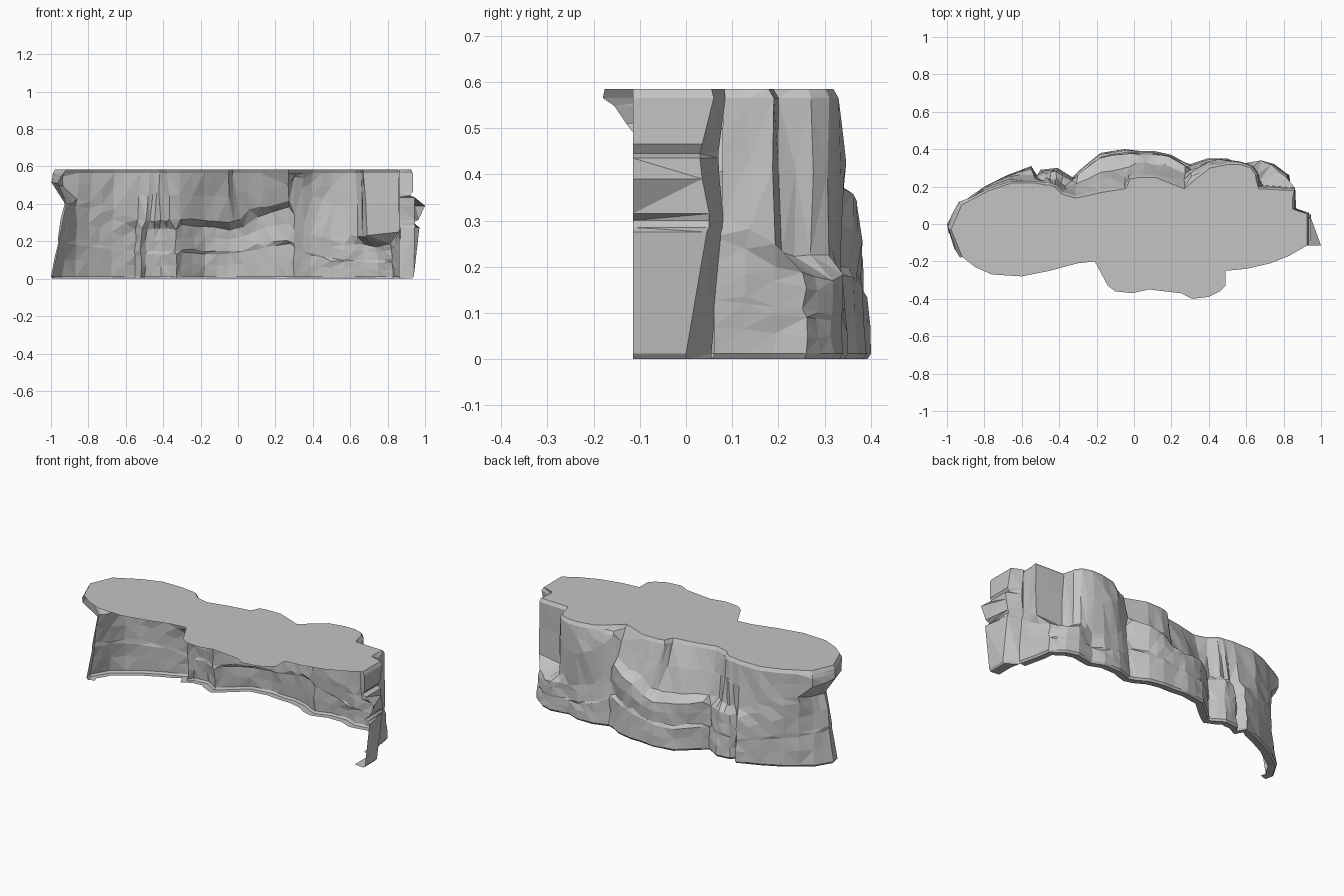
import bpy, bmesh, random
from mathutils import Vector

random.seed(4)
if "Cube" in bpy.data.objects:
    bpy.data.objects.remove(bpy.data.objects["Cube"], do_unlink=True)

TOP = 0.585

stone = bpy.data.materials.new("grey stone")
stone.use_nodes = True
grey = (0.55, 0.55, 0.55, 1)
stone.diffuse_color = grey
stone.node_tree.nodes["Principled BSDF"].inputs["Base Color"].default_value = grey


def finish(name, bm):
    """Store a bmesh as a flat shaded stone object."""
    mesh = bpy.data.meshes.new(name)
    bm.to_mesh(mesh)
    bm.free()
    mesh.materials.append(stone)
    obj = bpy.data.objects.new(name, mesh)
    bpy.context.collection.objects.link(obj)


def sheet(name, columns):
    """Skin neighbouring columns of points, with the outside facing outwards."""
    bm = bmesh.new()
    grid = [[bm.verts.new(p) for p in col] for col in columns]
    for left, right in zip(grid, grid[1:]):
        for r in range(len(left) - 1):
            bm.faces.new((left[r], left[r + 1], right[r + 1], right[r]))
    bmesh.ops.triangulate(bm, faces=bm.faces[:], quad_method="SHORT_EDGE")
    finish(name, bm)


class Row:
    """One vertical slice of the cliff: foot, rim, ledge height and its rules."""

    def __init__(self, foot, rim, ledge, rules):
        self.foot, self.rim, self.ledge, self.rules = foot, rim, ledge, rules

    def midway(self, other):
        return Row(self.foot.lerp(other.foot, 0.5), self.rim.lerp(other.rim, 0.5),
                   (self.ledge + other.ledge) / 2, other.rules)


rows, starts = [], []


def section(name, slices, gap, low, high, tuck=0, swell=0, groove=0):
    """Add slices given in hundredths: foot x y, rim x y, ledge height.

    low and high say how far the wall has moved from foot to rim just below
    and just above the ledge; tuck cuts a hollow under it, swell pushes the
    part above it out, and groove cuts a seam halfway down.
    """
    rules = dict(gap=gap, low=low, high=high, tuck=tuck, swell=swell, groove=groove)
    for i, (fx, fy, rx, ry, ledge) in enumerate(slices):
        row = Row(Vector((fx, fy)) / 100, Vector((rx, ry)) / 100, ledge / 100, rules)
        if rows and (row.foot - rows[-1].foot).length > 0.09:
            rows.append(rows[-1].midway(row))
        if i == 0:
            starts.append((name, len(rows)))
        rows.append(row)


# Rounded left end with an overhanging brow
section("left_end_wall", [
    (-99, -5, -93, -18, 42),
    (-100, 0, -99, -3, 42),
    (-94, 10, -93, 11, 41),
], gap=0.09, low=0.1, high=0.6, tuck=0.07, swell=0.008)

# Left part of the back, split by a narrow crack
section("left_back_wall", [
    (-80, 20, -78, 19, 39),
    (-68, 26, -66, 23, 34),
    (-55, 31, -52, 23, 28),
    (-52, 26, -47, 22, 28),
    (-50, 29, -45, 22, 28),
    (-41, 30, -42, 21, 28),
    (-33, 25, -38, 17, 28),
], gap=0.03, low=0.15, high=0.65, tuck=0.008)

# Great bulge in the middle, set back above its ledge
section("middle_bulge", [
    (-30, 28, -31, 15, 30),
    (-18, 38, -18, 18, 29),
    (-5, 40, -5, 20, 28),
    (4, 39, -3, 25, 30),
    (11, 39, 2, 26, 35),
    (20, 37, 12, 26, 37),
    (27, 33, 27, 20, 40),
], gap=0.02, low=0.12, high=0.5, groove=0.009)

# Tall buttress to the right of the bulge, hollowed low and swelling above
section("right_buttress", [
    (30, 32, 31, 24, 36),
    (39, 35, 40, 31, 26),
    (50, 35, 50, 33, 22),
], gap=0.18, low=0.1, high=0.7, tuck=0.02, swell=0.012)

# Low boulder with a recess above it
section("right_boulder", [
    (57, 32, 57, 33, 20),
    (68, 34, 63, 31, 20),
    (75, 32, 66, 27, 19),
    (83, 26, 67, 20, 20),
    (84, 19, 86, 19, 22),
    (87, 6, 86, 8, 28),
], gap=0.03, low=0.12, high=0.9)

feet = [row.foot for row in rows]
rims = [row.rim for row in rows]


def inward(points, i):
    """Horizontal direction into the cliff at one point of an outline."""
    a, b = points[max(i - 1, 0)], points[min(i + 1, len(points) - 1)]
    return Vector((b.y - a.y, a.x - b.x)).normalized()


def column(i):
    """Vertical run of points from the inner foot lip up to the rim."""
    row = rows[i]
    foot, rim, ledge, rules = row.foot, row.rim, row.ledge, row.rules
    into = inward(feet, i)
    below = foot.lerp(rim, rules["low"]) + into * rules["tuck"]
    above = foot.lerp(rim, rules["high"]) - into * rules["swell"]
    shelf = ledge + rules["gap"]
    lip = [(foot + into * 0.05, 0.004), (foot + into * 0.008, 0), (foot, 0.012)]
    body = [
        (foot.lerp(below, 0.25), ledge * 0.25),
        (foot.lerp(below, 0.5), ledge * 0.46),
        (foot.lerp(below, 0.5) + into * rules["groove"], ledge * 0.52),
        (foot.lerp(below, 0.75), ledge * 0.75),
        (below, ledge - 0.015),
        (above, shelf),
        (above.lerp(rim, 0.5), (shelf + TOP) / 2),
    ]
    edge = [(rim, TOP - 0.02), (rim + inward(rims, i) * 0.012, TOP)]
    rough = 0.006 if 0 < i < len(rows) - 1 else 0
    shake = lambda: random.uniform(-rough, rough)
    body = [(p + Vector((shake(), shake())), z + shake()) for p, z in body]
    return [Vector((p.x, p.y, z)) for p, z in lip + body + edge]


columns = [column(i) for i in range(len(rows))]
ends = [first + 1 for name, first in starts[1:]] + [len(columns)]
for (name, first), last in zip(starts, ends):
    sheet(name, columns[first:last])

# Right end: three stacked blocks, as height, front x and back corner y
LEVELS = [(0.004, 0.87, -0.01), (0, 0.93, 0), (0.012, 0.94, 0),
          (0.275, 0.97, 0.045), (0.285, 0.955, 0.05), (0.3, 0.94, 0.05),
          (0.315, 0.965, 0.05), (0.39, 1, 0.035), (0.435, 0.945, 0.03),
          (0.445, 0.92, 0.03), (0.465, 0.935, 0.035), (0.565, 0.935, 0.06),
          (TOP, 0.925, 0.055)]
end_columns = [
    [Vector((0.862, y * 0.5 + 0.055, z)) for z, x, y in LEVELS],
    [Vector((min(x, 0.945), y, z)) for z, x, y in LEVELS],
    [Vector((x, -0.115, z)) for z, x, y in LEVELS],
]
sheet("right_end_blocks", end_columns)

# Flat top slab: follows the rim at the back, overhangs freely in front
front_edge = [(83, -17), (73, -21), (60, -24), (49, -25), (49, -33),
              (46, -36), (40, -39), (31, -40), (25, -37), (8, -35), (-1, -37),
              (-10, -36), (-14, -33), (-21, -20), (-30, -21), (-45, -25),
              (-60, -28), (-76, -27), (-85, -23)]
outline = [col[-1] for col in columns + end_columns[1:]]
outline += [Vector((x / 100, y / 100, TOP)) for x, y in front_edge]
bm = bmesh.new()
bm.faces.new([bm.verts.new(p) for p in reversed(outline)])
finish("top_slab", bm)
